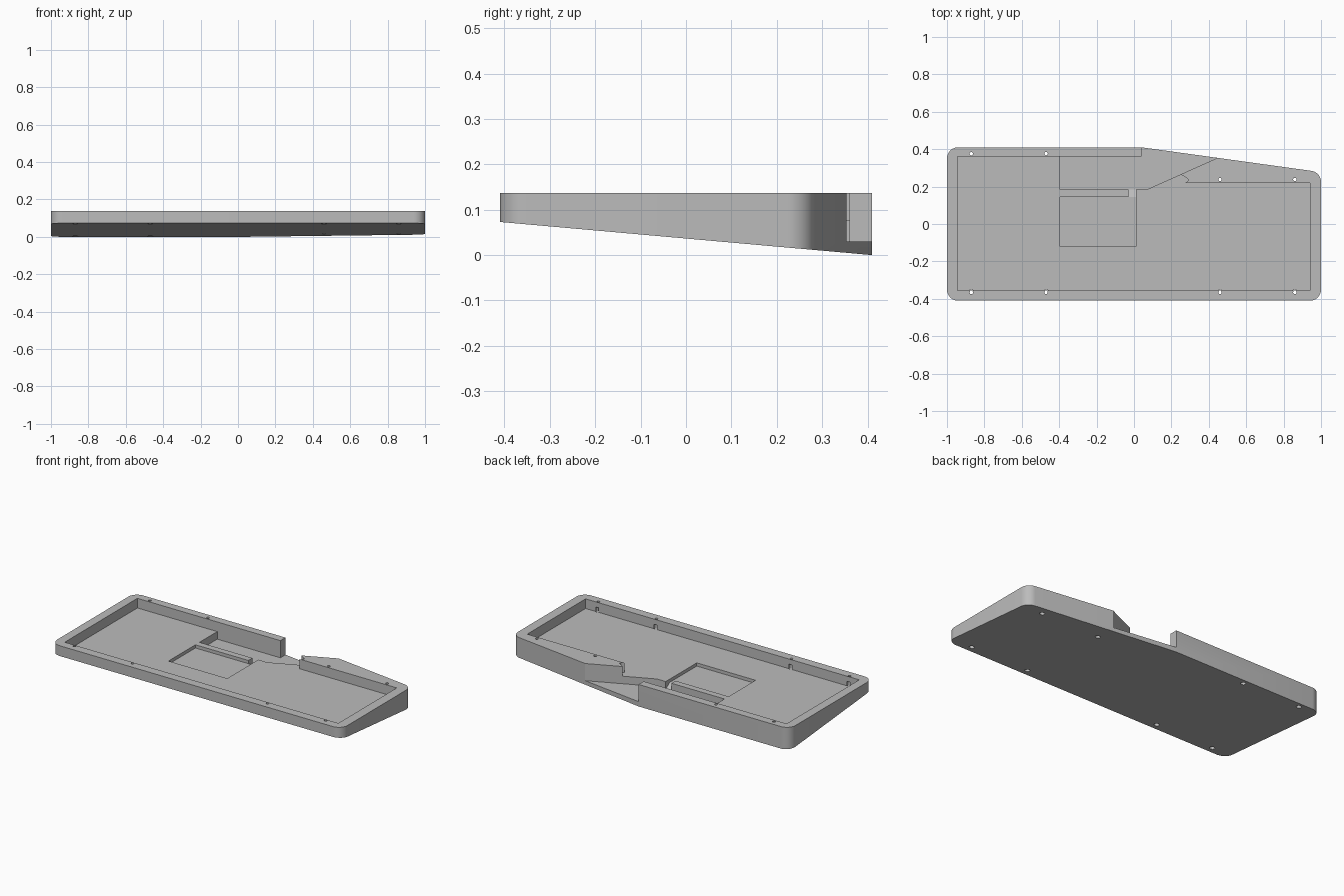
import bpy, bmesh, math
from mathutils import Vector, Matrix

cube = bpy.data.objects.get("Cube")
if cube:
    bpy.data.objects.remove(cube, do_unlink=True)

TOP = 0.137
HALF_Y = 0.41

grey = bpy.data.materials.new("light_grey_plastic")
grey.use_nodes = True
colour = (0.5, 0.5, 0.5, 1)
grey.diffuse_color = colour
grey.node_tree.nodes["Principled BSDF"].inputs["Base Color"].default_value = colour


def underside(y):
    """Sloping underside, deepest at the back."""
    return 0.073 * (HALF_Y - y) / (2 * HALF_Y)


def rounded(corners, steps=10):
    """Outline from (x, y, radius) corners, listed anticlockwise."""
    out = []
    for i, (x, y, r) in enumerate(corners):
        p = Vector((x, y))
        if r == 0:
            out.append(p)
            continue
        a = (Vector(corners[i - 1][:2]) - p).normalized()
        b = (Vector(corners[(i + 1) % len(corners)][:2]) - p).normalized()
        half = a.angle(b) / 2
        centre = p + (a + b).normalized() * r / math.sin(half)
        start = p + a * r / math.tan(half) - centre
        turn = math.pi - 2 * half
        for k in range(steps + 1):
            out.append(centre + Matrix.Rotation(turn * k / steps, 2) @ start)
    return out


def prism(points, floor, top=TOP, edge_round=0):
    """Vertical prism whose floor height depends on y."""
    bm = bmesh.new()
    low = [bm.verts.new((x, y, floor(y))) for x, y in points]
    high = [bm.verts.new((x, y, top)) for x, y in points]
    base = bm.faces.new(low[::-1])
    bm.faces.new(high)
    n = len(points)
    for i in range(n):
        j = (i + 1) % n
        bm.faces.new((low[i], low[j], high[j], high[i]))
    if edge_round:
        bmesh.ops.bevel(bm, geom=list(base.edges), offset=edge_round,
                        segments=3, profile=0.5, affect='EDGES')
    bmesh.ops.recalc_face_normals(bm, faces=bm.faces)
    return bm


def add_object(name, bm):
    mesh = bpy.data.meshes.new(name)
    bm.to_mesh(mesh)
    bm.free()
    mesh.materials.append(grey)
    obj = bpy.data.objects.new(name, mesh)
    bpy.context.collection.objects.link(obj)
    return obj


def carve(body, name, bm):
    """Subtract a cutter from the body, then discard the cutter."""
    cutter = add_object(name, bm)
    cutter.hide_render = True
    mod = body.modifiers.new(name, 'BOOLEAN')
    mod.operation, mod.solver, mod.object = 'DIFFERENCE', 'EXACT', cutter
    bpy.context.view_layer.objects.active = body
    bpy.ops.object.modifier_apply(modifier=mod.name)
    bpy.data.objects.remove(cutter, do_unlink=True)


def rect(x0, x1, y0, y1):
    return [(x0, y0), (x1, y0), (x1, y1), (x0, y1)]


# Wedge-shaped case with rounded corners and a slanted back right edge
outline = rounded([(-1, -HALF_Y, 0.06), (1, -HALF_Y, 0.06), (1, 0.277, 0.06),
                   (0.04, HALF_Y, 0), (-1, HALF_Y, 0.06)])
case = add_object("keyboard_case", prism(outline, underside, edge_round=0.005))

# Main tray
tray = rounded([(-0.945, -0.355, 0), (0.94, -0.355, 0), (0.94, 0.22, 0),
                (0.25, 0.22, 0.02), (0.25, 0.2655, 0), (0.04, 0.36, 0),
                (-0.945, 0.36, 0)])
carve(case, "tray_cutter", prism(tray, lambda y: 0.077, 0.2))

# Deep channel that opens through the back wall
channel = [(-0.395, 0.185), (0.07, 0.185), (0.606, 0.425), (0.606, 0.5),
           (0.04, 0.5), (0.04, 0.36), (-0.395, 0.36)]
carve(case, "channel_cutter", prism(channel, lambda y: 0.03, 0.2))

# Shallow pocket, joined to the channel by a short ramp
carve(case, "pocket_cutter",
      prism(rect(-0.395, 0.01, -0.12, 0.145), lambda y: 0.057, 0.2))
carve(case, "ramp_cutter",
      prism(rect(-0.03, 0.01, 0.125, 0.185),
            lambda y: 0.057 - 0.027 * (y - 0.145) / 0.04, 0.2))

# Screw holes: narrow shafts with wider bores from below
screws = [(x, -0.366) for x in (-0.87, -0.47, 0.46, 0.86)]
screws += [(x, 0.376) for x in (-0.87, -0.47)]
screws += [(x, 0.238) for x in (0.46, 0.86)]
for name, radius, top in (("bore_cutter", 0.015, 0.105), ("shaft_cutter", 0.009, 0.2)):
    bm = bmesh.new()
    for x, y in screws:
        bmesh.ops.create_cone(bm, cap_ends=True, segments=24, radius1=radius,
                              radius2=radius, depth=top + 0.1,
                              matrix=Matrix.Translation((x, y, (top - 0.1) / 2)))
    carve(case, name, bm)

bpy.ops.object.select_all(action='DESELECT')
case.select_set(True)
bpy.context.view_layer.objects.active = case
bpy.ops.object.shade_smooth_by_angle(angle=math.radians(30))
